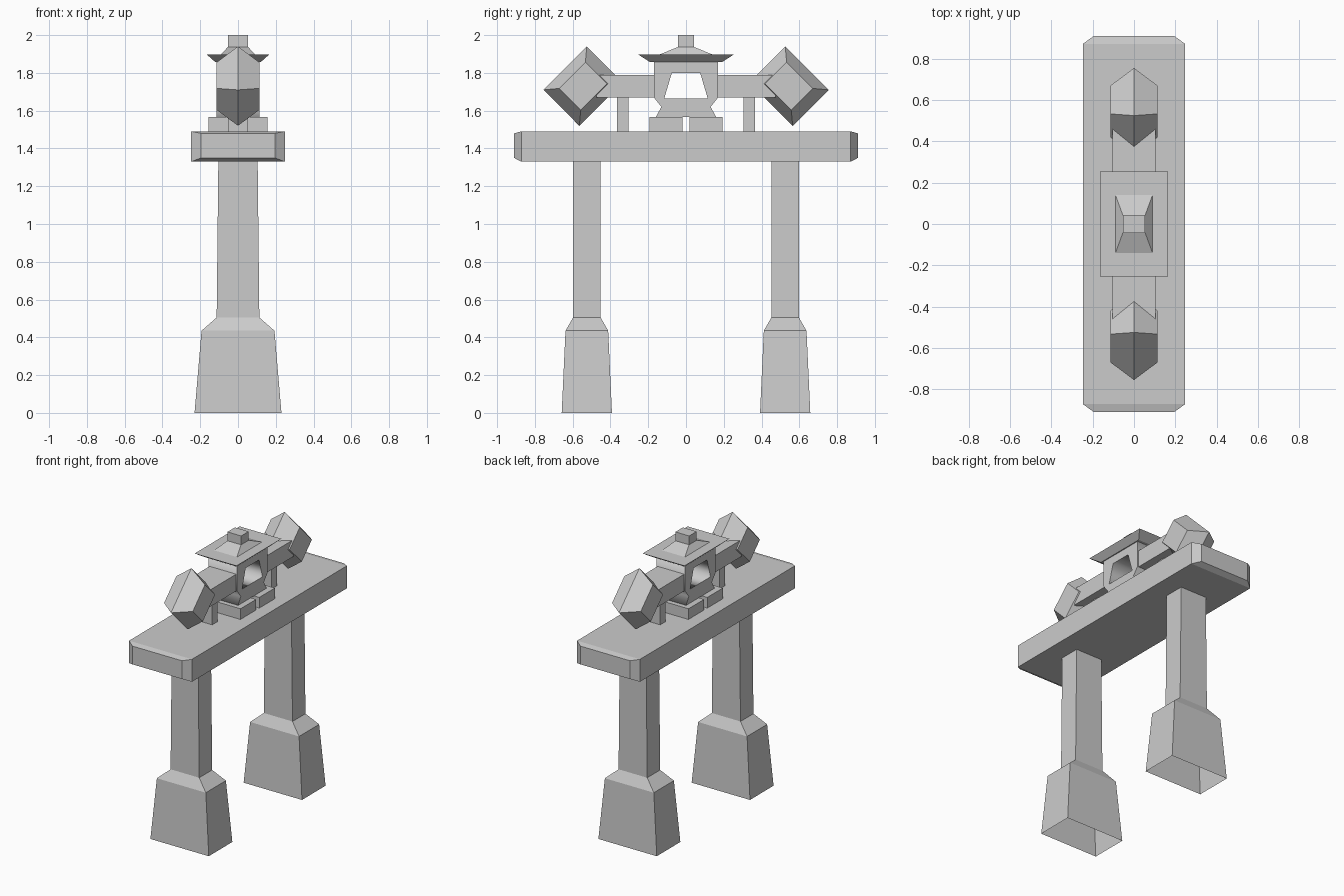
import bpy, math
from mathutils import Vector

if "Cube" in bpy.data.objects:
    bpy.data.objects.remove(bpy.data.objects["Cube"])


def loft(name, rings, cap_start=True, cap_end=True):
    """Skin a list of four-point rings into a flat-faced solid."""
    verts = [p for r in rings for p in r]
    n = len(rings[0])
    faces = []
    for k in range(len(rings) - 1):
        a, b = k * n, (k + 1) * n
        for i in range(n):
            j = (i + 1) % n
            faces.append((a + i, a + j, b + j, b + i))
    if cap_start:
        faces.append(tuple(reversed(range(n))))
    if cap_end:
        faces.append(tuple(range(len(verts) - n, len(verts))))
    mesh = bpy.data.meshes.new(name)
    mesh.from_pydata(verts, [], faces)
    mesh.update()
    obj = bpy.data.objects.new(name, mesh)
    bpy.context.collection.objects.link(obj)
    return obj


def stack(name, levels, cy=0.0, **caps):
    """Stacked rectangles: each level is (z, half width x, half depth y)."""
    return loft(name, [[(-x, cy - y, z), (x, cy - y, z), (x, cy + y, z), (-x, cy + y, z)]
                       for z, x, y in levels], **caps)


# long beam with chamfered ends
beam = [(0.91, 0.195, 1.35, 1.48), (0.872, 0.248, 1.33, 1.49),
        (-0.872, 0.248, 1.33, 1.49), (-0.91, 0.195, 1.35, 1.48)]
loft("beam", [[(-x, y, lo), (x, y, lo), (x, y, hi), (-x, y, hi)] for y, x, lo, hi in beam])

for side, s in (("front", -1), ("back", 1)):
    # leg with flared foot, open underneath
    stack(side + "_leg", [(0, 0.23, 0.133), (0.435, 0.193, 0.113),
                          (0.505, 0.113, 0.073), (1.335, 0.104, 0.073)],
          cy=s * 0.525, cap_start=False)

    # small support post and base block
    stack(side + "_post", [(1.485, 0.053, 0.031), (1.68, 0.053, 0.031)], cy=s * 0.335)
    stack(side + "_base_block", [(1.485, 0.155, 0.088), (1.566, 0.155, 0.088)], cy=s * 0.106)

    # horizontal arm
    stack(side + "_arm", [(1.67, 0.105, 0.16), (1.79, 0.105, 0.16)], cy=s * 0.315)

    # faceted end block: tilted square tapering to each side
    mid = [Vector(p) for p in ((0.525, 1.94), (0.755, 1.71), (0.565, 1.52), (0.335, 1.75))]
    centre = sum(mid, Vector((0, 0))) / 4
    rings = []
    for x, k in ((-0.113, 0.6), (0, 1), (0.113, 0.6)):
        pts = [centre + (p - centre) * k for p in mid]
        if s > 0:
            pts.reverse()
        rings.append([(x, s * p.x, p.y) for p in pts])
    loft(side + "_end_block", rings)

# lantern body: profile with a window, extruded across x
curve = bpy.data.curves.new("lantern_profile", 'CURVE')
curve.dimensions = '2D'
curve.fill_mode = 'BOTH'
curve.extrude = 0.113
half = [(0.17, 1.86), (0.17, 1.67), (0.13, 1.62), (0.16, 1.566)]
outline = half + [(-y, z) for y, z in reversed(half)]
window = [(-0.075, 1.80), (0.075, 1.80), (0.115, 1.665), (-0.115, 1.665)]
for loop in (outline, window):
    spline = curve.splines.new('POLY')
    spline.points.add(len(loop) - 1)
    for pt, (y, z) in zip(spline.points, loop):
        pt.co = (y, z, 0, 1)
    spline.use_cyclic_u = True
body = bpy.data.objects.new("lantern_body", curve)
body.rotation_euler = (math.pi / 2, 0, math.pi / 2)
bpy.context.collection.objects.link(body)
bpy.context.view_layer.objects.active = body
body.select_set(True)
bpy.ops.object.convert(target='MESH')

# roof eaves, hip and finial
stack("roof_eaves", [(1.857, 0.12, 0.19), (1.897, 0.165, 0.253)])
stack("roof_hip", [(1.895, 0.092, 0.146), (1.937, 0.054, 0.043)])
stack("finial", [(1.93, 0.054, 0.042), (2.0, 0.054, 0.042)])
